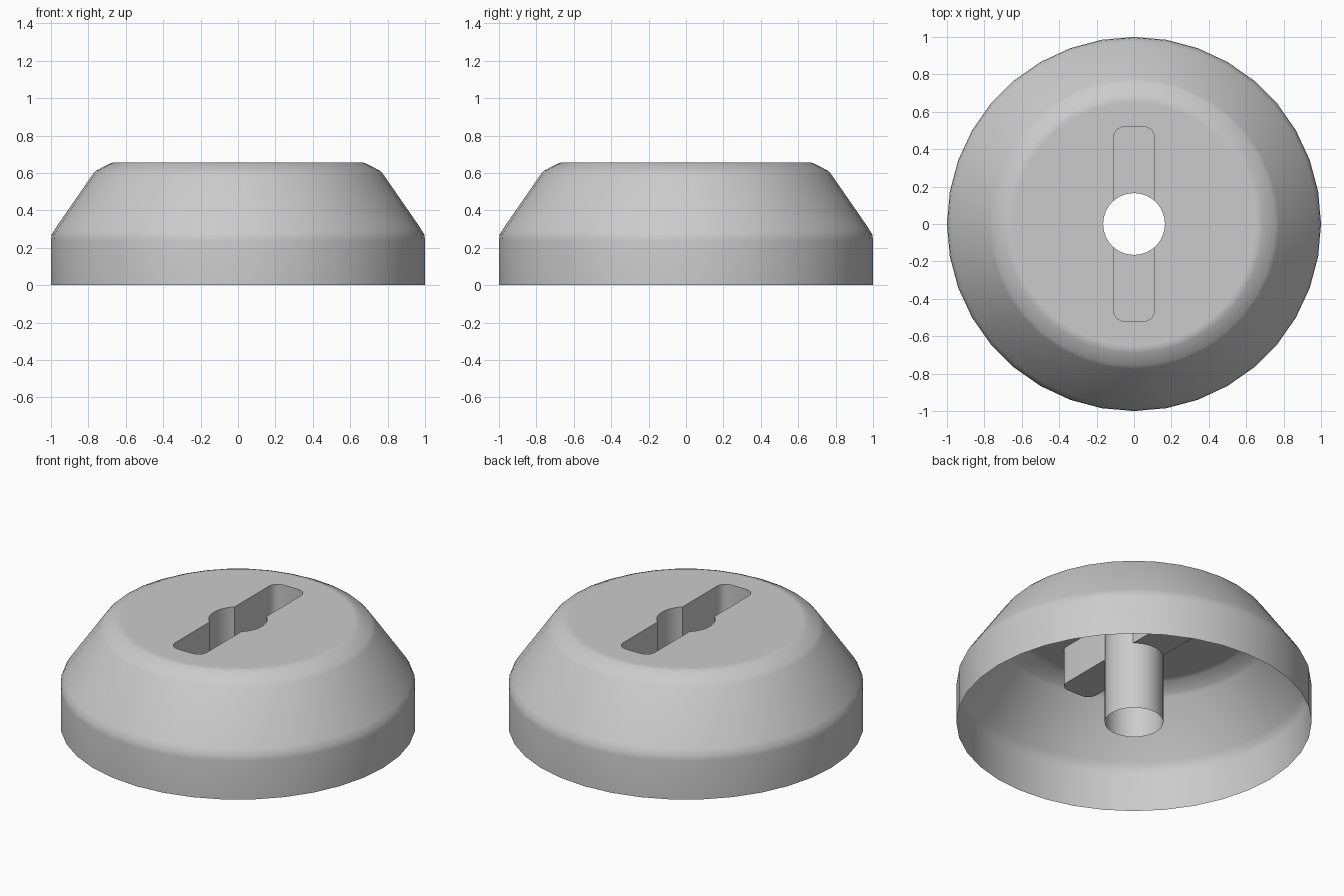
import bpy, bmesh
from math import sin, cos, pi, asin

if "Cube" in bpy.data.objects:
    bpy.data.objects.remove(bpy.data.objects["Cube"])

TOP, FLOOR = 0.655, 0.42          # top plane and slot floor heights
R, W, L, C = 0.165, 0.11, 0.52, 0.06   # bore radius, slot half width / length, corner radius
SIDES = 36

bm = bmesh.new()


def arc(cx, cy, r, a0, a1, n):
    return [(cx + r * cos(a0 + (a1 - a0) * i / n), cy + r * sin(a0 + (a1 - a0) * i / n))
            for i in range(n + 1)]


def ring(points, z):
    return [bm.verts.new((x, y, z)) for x, y in points]


def bridge(a, b):
    n = len(a)
    for i in range(n):
        j = (i + 1) % n
        bm.faces.new((a[i], a[j], b[j], b[i]))


def loop_edges(vs):
    return [bm.edges.get((vs[i], vs[i - 1])) or bm.edges.new((vs[i], vs[i - 1]))
            for i in range(len(vs))]


# Outer shell: thin lathed skin, open underneath
profile = [(1, 0), (1, 0.24), (0.996, 0.27), (0.977, 0.303), (0.775, 0.595),
           (0.757, 0.613), (0.69, 0.648), (0.67, TOP), (0.65, TOP)]
rings = [ring([(r * cos(2 * pi * i / SIDES), r * sin(2 * pi * i / SIDES))
               for i in range(SIDES)], z) for r, z in profile]
for lower, upper in zip(rings, rings[1:]):
    bridge(lower, upper)

# Keyhole outline: bore arcs on the sides, rounded slot ends front and back
a = pi / 2 - asin(W / R)
side = arc(0, 0, R, -a, a, 12)
end = arc(W - C, L - C, C, 0, pi / 2, 5) + arc(C - W, L - C, C, pi / 2, pi, 5)
half = side + end
outline = half + [(-x, -y) for x, y in half]
opening = ring(outline, TOP)
floor = ring(outline, FLOOR)
bridge(floor, opening)

# Flat top around the keyhole
bmesh.ops.triangle_fill(bm, edges=loop_edges(rings[-1]) + loop_edges(opening),
                        use_beauty=True, normal=(0, 0, 1))

# Slot floors, and the full bore circle that continues below them
ns, nh = len(side), len(half)
cap = arc(0, 0, R, a, pi - a, 12)[1:-1]
caps = [ring(cap, FLOOR), ring([(-x, -y) for x, y in cap], FLOOR)]
bore = []
for k in range(2):
    s = k * nh
    bore += floor[s:s + ns] + caps[k]
    end_verts = [floor[i % (2 * nh)] for i in range(s + ns - 1, s + nh + 1)]
    bm.faces.new(end_verts + caps[k][::-1])

# Centre tube down to the base
bridge(ring([v.co.xy for v in bore], 0), bore)

bmesh.ops.recalc_face_normals(bm, faces=bm.faces)
mesh = bpy.data.meshes.new("slotted_cap")
bm.to_mesh(mesh)
bm.free()
obj = bpy.data.objects.new("slotted_cap", mesh)
bpy.context.collection.objects.link(obj)
bpy.context.view_layer.objects.active = obj
obj.select_set(True)
bpy.ops.object.shade_smooth_by_angle(angle=0.6)
